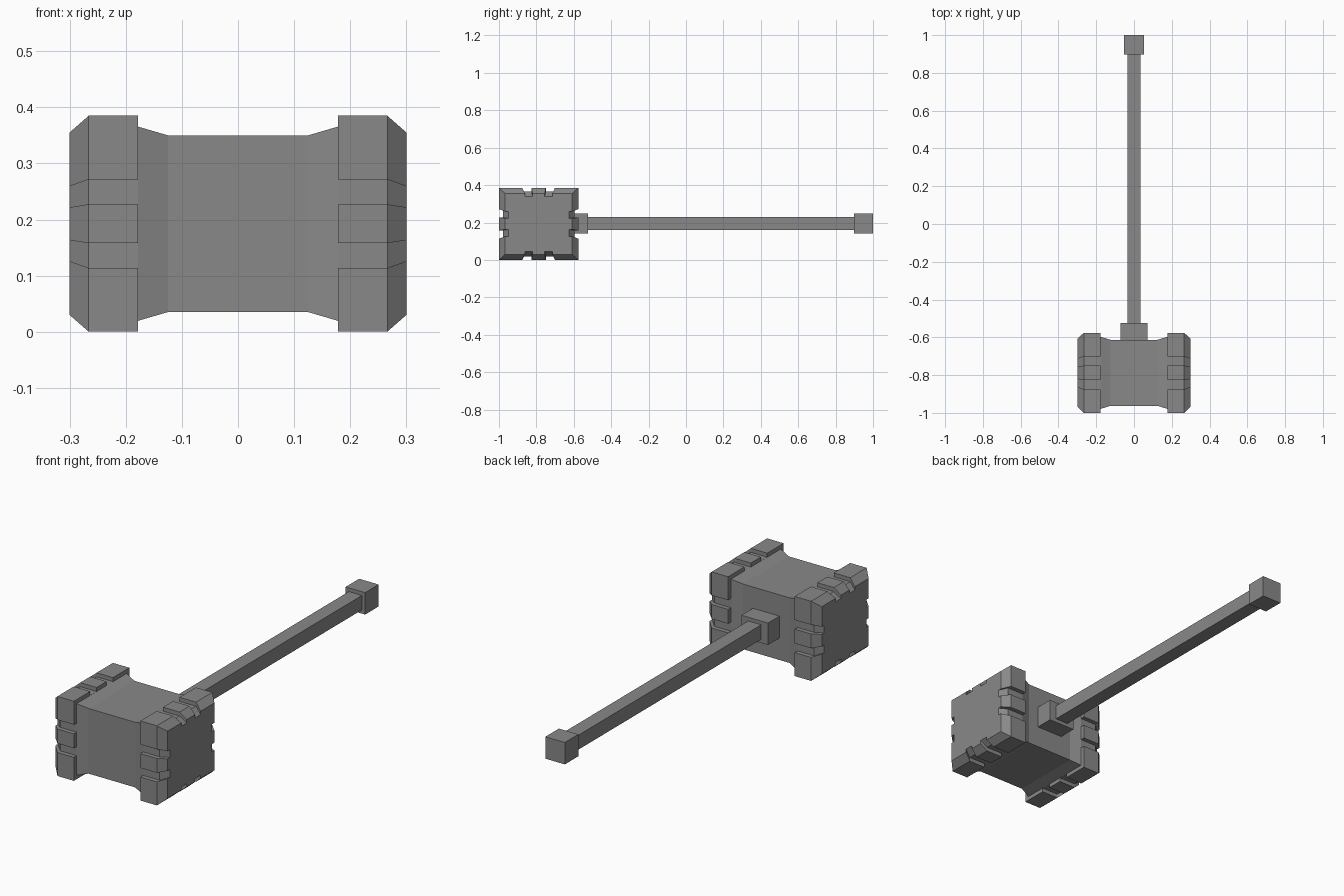
import bpy, bmesh

if "Cube" in bpy.data.objects:
    bpy.data.objects.remove(bpy.data.objects["Cube"])

grey = bpy.data.materials.new("iron grey")
grey.use_nodes = True
COLOUR = (0.25, 0.25, 0.25, 1)
grey.diffuse_color = COLOUR
grey.node_tree.nodes["Principled BSDF"].inputs["Base Color"].default_value = COLOUR

CY, CZ = -0.788, 0.1925      # centre line of the hammer head


def loft(name, rings, close_ends=True):
    """Skin a list of equal-length rings of points."""
    bm = bmesh.new()
    loops = [[bm.verts.new(p) for p in ring] for ring in rings]
    n = len(loops[0])
    for a, b in zip(loops, loops[1:]):
        for i in range(n):
            j = (i + 1) % n
            bm.faces.new((a[i], a[j], b[j], b[i]))
    if close_ends:
        bm.faces.new(loops[0])
        bm.faces.new(loops[-1])
    bmesh.ops.recalc_face_normals(bm, faces=bm.faces)
    mesh = bpy.data.meshes.new(name)
    bm.to_mesh(mesh)
    bm.free()
    mesh.materials.append(grey)
    ob = bpy.data.objects.new(name, mesh)
    bpy.context.collection.objects.link(ob)
    return ob


def rect(x, hy, hz):
    return [(x, CY + sy * hy, CZ + sz * hz)
            for sy, sz in ((-1, -1), (1, -1), (1, 1), (-1, 1))]


def notched(x, scale):
    """Square outline with two grooves cut into every side."""
    side = [(-1, 1), (-0.41, 1), (-0.41, 0.9), (-0.18, 0.9), (-0.18, 1),
            (0.18, 1), (0.18, 0.9), (0.41, 0.9), (0.41, 1)]
    points = []
    for _ in range(4):
        points += side
        side = [(v, -u) for u, v in side]
    return [(x, CY + u * 0.212 * scale, CZ + v * 0.1925 * scale) for u, v in points]


def box(name, hx, y0, y1, hz, z=0.194):
    return loft(name, [[(sx * hx, y, z + sz * hz)
                        for sx, sz in ((-1, -1), (1, -1), (1, 1), (-1, 1))]
                       for y in (y0, y1)])


# Waisted block between the two striking caps, flaring towards them
loft("head_core", [rect(-0.178, 0.191, 0.173), rect(-0.125, 0.175, 0.1575),
                   rect(0.125, 0.175, 0.1575), rect(0.178, 0.191, 0.173)], False)

# Grooved striking caps with bevelled outer rims
for side, s in (("left", 1), ("right", -1)):
    loft(side + "_cap", [notched(s * 0.178, 1), notched(s * 0.266, 1),
                         notched(s * 0.3, 0.845)])

# Handle
box("handle_collar", 0.071, -0.63, -0.525, 0.053)
box("handle_shaft", 0.035, -0.56, 0.92, 0.035)
box("handle_pommel", 0.052, 0.897, 1.0, 0.053)
